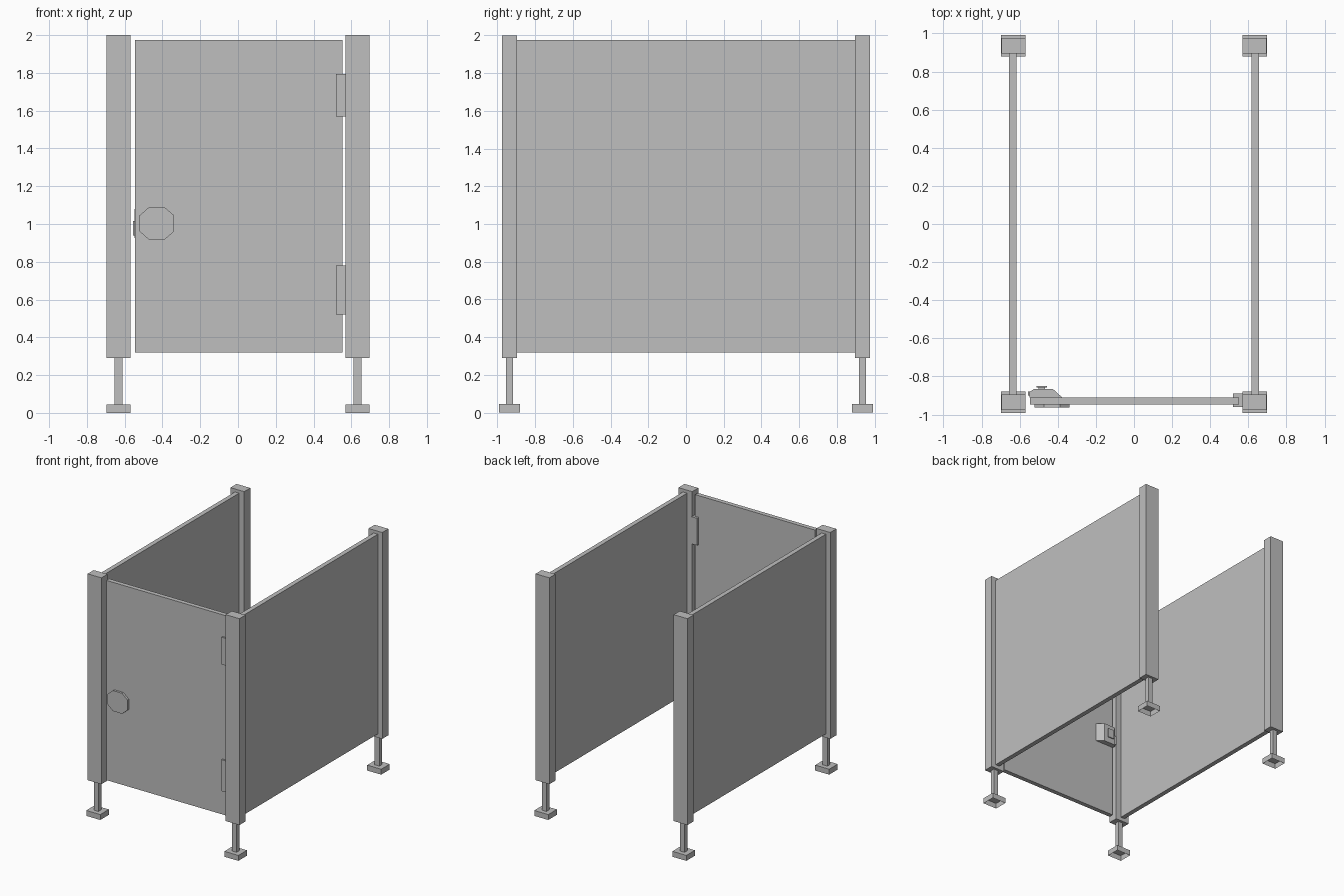
import bpy
import bmesh

if "Cube" in bpy.data.objects:
    bpy.data.objects.remove(bpy.data.objects["Cube"], do_unlink=True)

# Single grey finish
grey = bpy.data.materials.new("partition grey")
grey.use_nodes = True
colour = (0.52, 0.52, 0.52, 1)
grey.diffuse_color = colour
grey.node_tree.nodes["Principled BSDF"].inputs["Base Color"].default_value = colour


def finish(name, bm):
    bmesh.ops.recalc_face_normals(bm, faces=bm.faces)
    mesh = bpy.data.meshes.new(name)
    bm.to_mesh(mesh)
    bm.free()
    mesh.materials.append(grey)
    obj = bpy.data.objects.new(name, mesh)
    bpy.context.scene.collection.objects.link(obj)
    return obj


def prism(name, outline, offset, open_start=False):
    """Extrude a closed outline of 3D points along an offset."""
    bm = bmesh.new()
    base = bm.faces.new([bm.verts.new(p) for p in outline])
    out = bmesh.ops.extrude_face_region(bm, geom=[base], use_keep_orig=True)
    moved = [v for v in out["geom"] if isinstance(v, bmesh.types.BMVert)]
    bmesh.ops.translate(bm, verts=moved, vec=offset)
    if open_start:
        bmesh.ops.delete(bm, geom=[base], context="FACES_ONLY")
    return finish(name, bm)


def box(name, x, y, z, open_bottom=False):
    """Box given by its (low, high) extents on each axis."""
    outline = [(x[0], y[0], z[0]), (x[1], y[0], z[0]),
               (x[1], y[1], z[0]), (x[0], y[1], z[0])]
    return prism(name, outline, (0, 0, z[1] - z[0]), open_bottom)


def around(centre, half):
    return (centre - half, centre + half)


# Corner posts, legs and hollow feet
for side, sx in (("left", 1), ("right", -1)):
    px = sx * 0.633
    for end, sy in (("front", -1), ("back", 1)):
        py = sy * 0.935
        label = f"{end}_{side}"
        box(label + "_post", around(px, 0.063), around(py, 0.04), (0.29, 2))
        box(label + "_leg", around(px, 0.021), around(py, 0.019), (0.045, 0.29))
        box(label + "_foot", around(px, 0.064), around(py, 0.056), (0, 0.045), True)
    # Side wall panel
    box(side + "_panel", around(sx * 0.636, 0.019), (-0.895, 0.895), (0.32, 1.975))

# Door and its two hinges
box("door", (-0.545, 0.552), (-0.946, -0.909), (0.32, 1.975))
for name, z in (("lower_hinge", (0.52, 0.78)), ("upper_hinge", (1.57, 1.795))):
    box(name, (0.52, 0.572), (-0.961, -0.888), z)

# Octagonal door pull on the outside
a, b, c = 0.092, 0.042, 0.085
octagon = [(a, -b), (a, b), (b, c), (-b, c), (-a, b), (-a, -b), (-b, -c), (b, -c)]
prism("door_pull", [(-0.43 + x, -0.946, 1.003 + z) for x, z in octagon], (0, -0.018, 0))

# Latch housing on the inside, with bolt and thumb turn
profile = [(-0.547, -0.909), (-0.547, -0.88), (-0.525, -0.866),
           (-0.425, -0.866), (-0.378, -0.909)]
prism("latch_housing", [(x, y, 0.925) for x, y in profile], (0, 0, 0.155))
box("latch_bolt", (-0.557, -0.54), (-0.9, -0.878), (0.94, 1.015))
box("thumb_turn_stem", (-0.5, -0.468), (-0.868, -0.857), (0.975, 1.03))
box("thumb_turn_cap", (-0.512, -0.456), (-0.858, -0.85), (0.965, 1.04))
